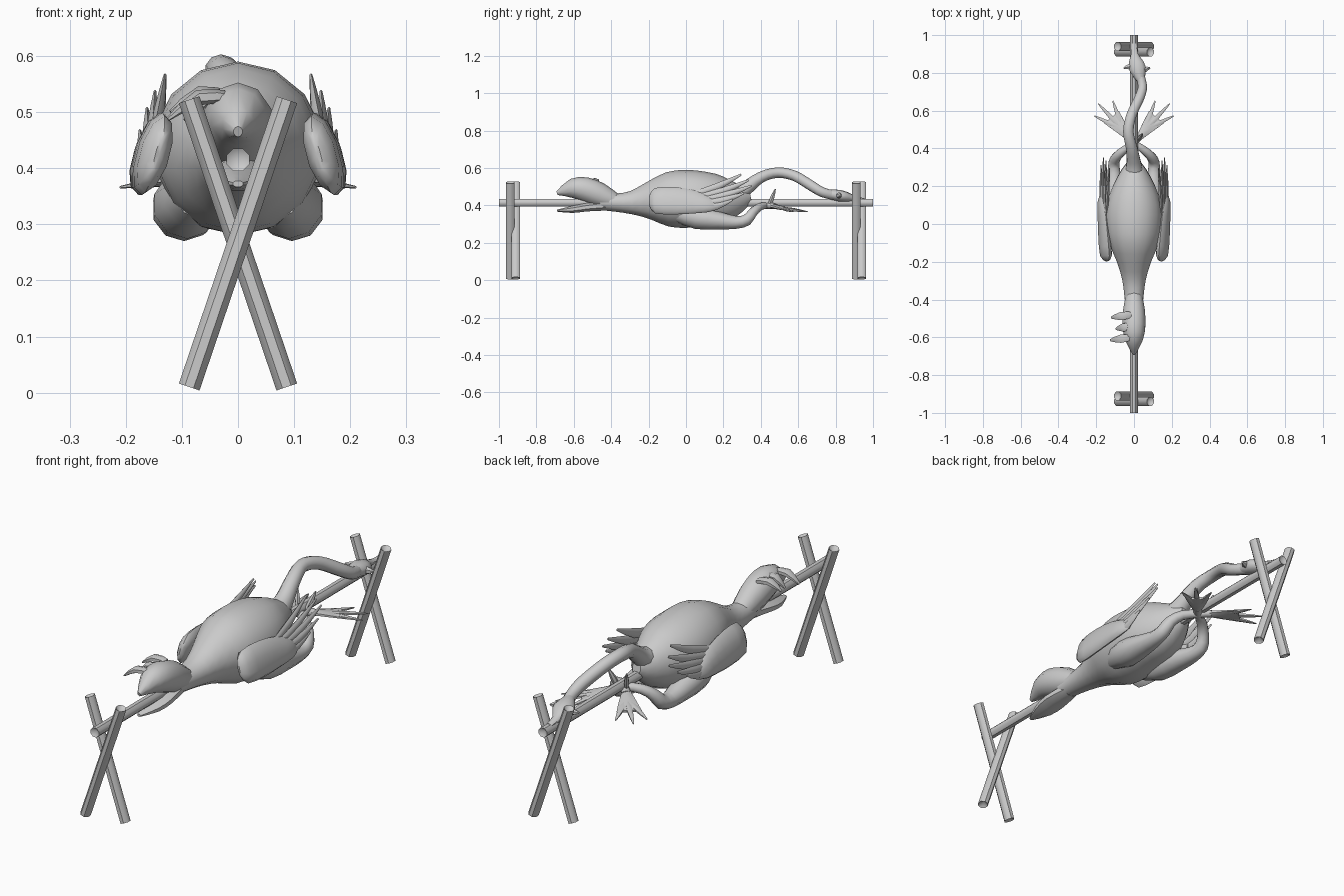
import bpy, bmesh, math
from mathutils import Vector


def finish(name, bm, angle=45):
    bmesh.ops.recalc_face_normals(bm, faces=bm.faces)
    me = bpy.data.meshes.new(name)
    bm.to_mesh(me)
    bm.free()
    ob = bpy.data.objects.new(name, me)
    bpy.context.collection.objects.link(ob)
    bpy.ops.object.select_all(action='DESELECT')
    ob.select_set(True)
    bpy.context.view_layer.objects.active = ob
    bpy.ops.object.shade_smooth_by_angle(angle=math.radians(angle))
    return ob


def spline(rows, steps):
    # Catmull-Rom through section rows (x, y, z, half width, half height)
    out = []
    for i in range(len(rows) - 1):
        a, b = rows[max(i - 1, 0)], rows[i]
        c, d = rows[i + 1], rows[min(i + 2, len(rows) - 1)]
        for k in range(steps):
            t = k / steps
            out.append([0.5 * (2 * q + (r - p) * t + (2 * p - 5 * q + 4 * r - s) * t * t
                               + (3 * q - p - 3 * r + s) * t ** 3)
                        for p, q, r, s in zip(a, b, c, d)])
    return out + [list(rows[-1])]


def loft(name, rows, sides=10, steps=2, mirror=1, shear=0.0, angle=45, dent=0.0):
    # elliptical sections swept along the row centres
    rows = spline(rows, steps)
    pts = [Vector(r[:3]) for r in rows]
    bm = bmesh.new()
    rings = []
    for i, r in enumerate(rows):
        t = (pts[min(i + 1, len(pts) - 1)] - pts[max(i - 1, 0)]).normalized()
        side = t.cross(Vector((0, 0, 1))).normalized()
        up = side.cross(t)
        ring = []
        for k in range(sides):
            a = 2 * math.pi * (k + 0.5) / sides
            off = side * max(r[3], .002) * math.cos(a) + up * max(r[4], .002) * math.sin(a)
            co = pts[i] + off
            co.x -= shear * off.z
            ring.append(bm.verts.new((co.x * mirror, co.y, co.z)))
        rings.append(ring)
    for a, b in zip(rings, rings[1:]):
        for k in range(sides):
            bm.faces.new((a[k], a[(k + 1) % sides], b[(k + 1) % sides], b[k]))
    # end caps, optionally pushed inward like rough-cut timber
    for ring, p, q in ((rings[0], pts[0], pts[1]), (rings[-1], pts[-1], pts[-2])):
        c = p + (q - p).normalized() * dent
        v = bm.verts.new((c.x * mirror, c.y, c.z))
        for k in range(sides):
            bm.faces.new((ring[k], ring[(k + 1) % sides], v))
    return finish(name, bm, angle)


def spike(name, a, b, w, h, mirror=1, bend=0.0):
    a, b = Vector(a), Vector(b)
    m = (a + b) / 2 + Vector((0, 0, bend))
    loft(name, [(*a, w * .7, h * .8), (*m, w, h), (*b, w * .25, h * .25)], 6, 2, mirror)


# spit rod and crossed end supports
loft("spit_rod", [(0, -1, .415, .022, .022), (0, 1, .415, .022, .022)], 8, 1, dent=.015)
for end in (-1, 1):
    for s in (-1, 1):
        loft("crossed_post", [(-.087 * s, end * .925 - s * .015, .01, .025, .021),
                              (.087 * s, end * .925 - s * .015, .522, .025, .021)],
             8, 1, dent=.02)

# plucked body
loft("body", [(0, -.46, .42, .045, .045), (0, -.38, .415, .052, .048),
              (0, -.29, .415, .065, .063), (0, -.2, .425, .092, .1),
              (0, -.1, .432, .135, .145), (0, 0, .435, .152, .155),
              (0, .1, .435, .148, .145), (0, .2, .43, .115, .125),
              (0, .29, .44, .065, .075), (0, .345, .45, .02, .03)], 14, 2)

# neck and head
loft("neck", [(0, .22, .44, .07, .07), (0, .31, .485, .042, .042), (-.012, .4, .55, .032, .03),
              (-.03, .49, .575, .029, .028), (-.012, .58, .558, .028, .028),
              (.03, .67, .505, .027, .028), (.045, .73, .47, .025, .026),
              (.028, .8, .452, .024, .026)], 10, 3)
loft("head", [(.035, .765, .46, .024, .025), (.02, .82, .452, .046, .031),
              (.008, .865, .443, .036, .026), (.003, .9, .437, .02, .015),
              (0, .955, .43, .014, .007)], 10, 2)
spike("head_tuft", (.035, .81, .455), (.085, .828, .45), .016, .016)
spike("head_tuft", (0, .84, .45), (-.055, .825, .45), .016, .014)

# fanned tail: bulb, upper and lower lobes, curled feathers
loft("tail_bulb", [(0, -.38, .42, .045, .045), (0, -.46, .455, .06, .065),
                   (0, -.54, .485, .063, .066), (0, -.61, .49, .05, .052),
                   (0, -.69, .465, .008, .01)], 10, 2)
loft("tail_lower_lobe", [(0, -.43, .4, .04, .03), (0, -.53, .39, .055, .024),
                         (0, -.61, .378, .045, .02), (0, -.69, .372, .01, .006)], 8, 2)
for y, tip in ((-.48, (-.12, -.495, .5)), (-.54, (-.095, -.555, .485)),
               (-.6, (-.125, -.615, .487))):
    spike("tail_feather", (-.015, y, .525), tip, .025, .014, 1, .02)

for s in (1, -1):
    # folded wings
    loft("wing", [(.14, -.195, .425, .008, .03), (.148, -.165, .425, .028, .068),
                  (.158, -.06, .425, .027, .073), (.165, .04, .418, .024, .062),
                  (.17, .12, .405, .02, .042), (.165, .17, .4, .008, .022)],
         10, 2, s, .25)
    for a, b in (((.15, .02, .45), (.13, .295, .565)), ((.155, .04, .435), (.148, .335, .535)),
                 ((.16, .05, .42), (.162, .35, .505)), ((.165, .06, .405), (.175, .31, .465)),
                 ((.168, .08, .39), (.178, .25, .43))):
        spike("wing_feather", a, b, .011, .02, s, -.012)
    # thighs and crossed legs
    loft("leg", [(.075, -.04, .36, .04, .05), (.092, .06, .335, .06, .062),
                 (.1, .18, .318, .05, .047), (.106, .27, .309, .036, .034),
                 (.106, .325, .322, .03, .031), (.092, .355, .36, .026, .026),
                 (.055, .39, .39, .022, .021), (0, .43, .4, .018, .018),
                 (-.04, .475, .395, .02, .015)], 10, 2, s)
    # webbed feet
    loft("foot_web", [(-.03, .46, .397, .018, .014), (-.075, .515, .385, .038, .01),
                      (-.118, .565, .374, .055, .005)], 8, 2, s)
    for tip in ((-.21, .572, .366), (-.19, .638, .366), (-.112, .652, .366)):
        spike("toe", (-.06, .5, .388), tip, .013, .009, s)
    spike("hind_toe", (-.02, .445, .4), (-.045, .478, .487), .011, .013, s)
